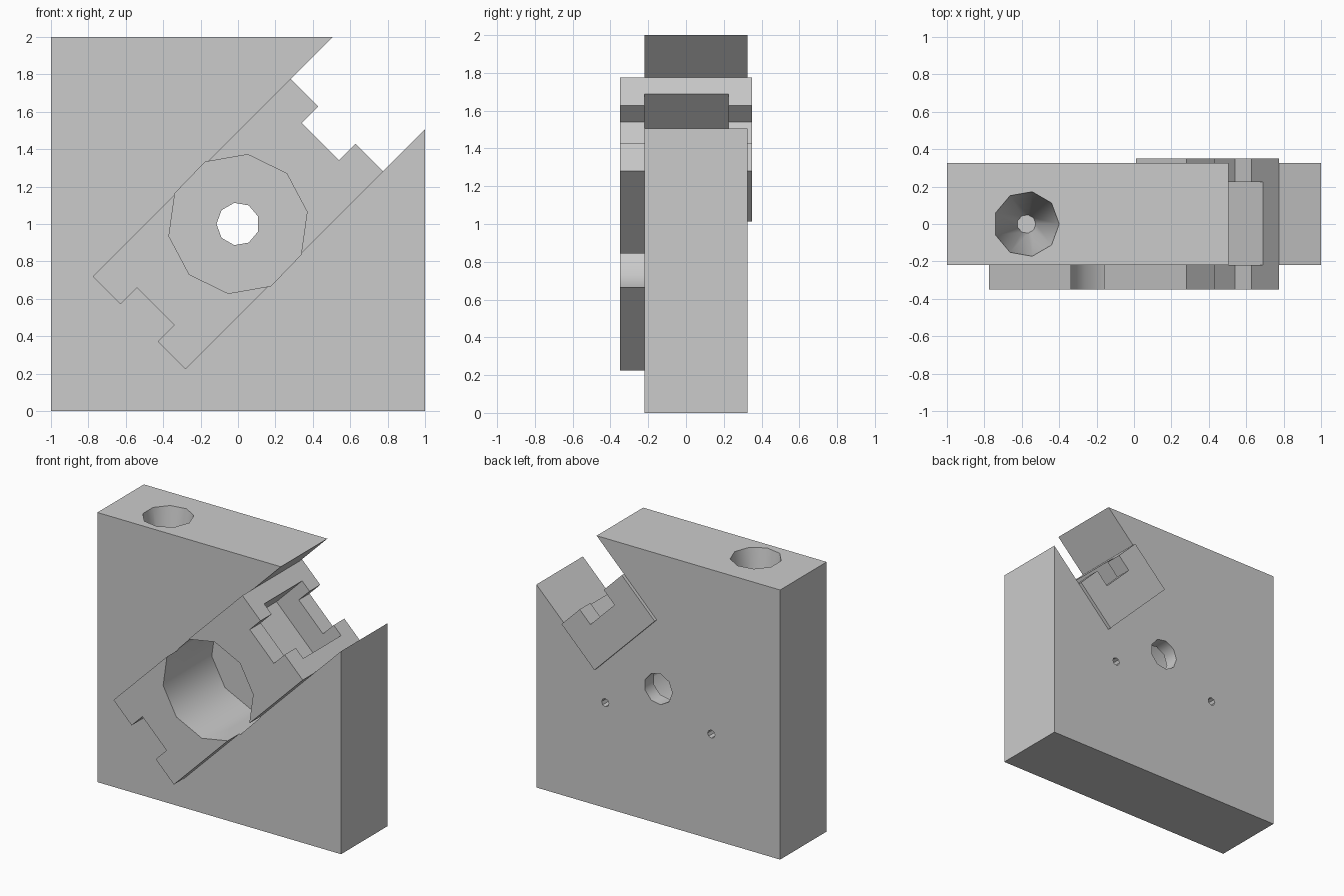
import bpy, bmesh
from math import sin, cos, radians, sqrt, tau

if "Cube" in bpy.data.objects:
    bpy.data.objects.remove(bpy.data.objects["Cube"])

R2 = sqrt(2)


def prism(name, pts, y0, y1):
    """Extrude an (x, z) outline from y0 to y1."""
    bm = bmesh.new()
    face = bm.faces.new([bm.verts.new((x, y0, z)) for x, z in pts])
    ext = bmesh.ops.extrude_face_region(bm, geom=[face])
    verts = [g for g in ext["geom"] if isinstance(g, bmesh.types.BMVert)]
    bmesh.ops.translate(bm, verts=verts, vec=(0, y1 - y0, 0))
    bmesh.ops.recalc_face_normals(bm, faces=bm.faces)
    mesh = bpy.data.meshes.new(name)
    bm.to_mesh(mesh)
    bm.free()
    obj = bpy.data.objects.new(name, mesh)
    bpy.context.collection.objects.link(obj)
    return obj


def diag(pts):
    """Map (along, across) points to the 45 degree axis through (0, 1)."""
    return [((u - v) / R2, 1 + (u + v) / R2) for u, v in pts]


def rect(u0, u1, v):
    return diag([(u0, -v), (u1, -v), (u1, v), (u0, v)])


def ring(x, z, r, n, start):
    return [(x + r * cos(radians(start) + tau * i / n),
             z + r * sin(radians(start) + tau * i / n)) for i in range(n)]


def boolean(obj, other, op="DIFFERENCE"):
    bpy.context.view_layer.objects.active = obj
    mod = obj.modifiers.new("bool", "BOOLEAN")
    mod.operation, mod.solver, mod.object = op, "EXACT", other
    bpy.ops.object.modifier_apply(modifier=mod.name)
    bpy.data.objects.remove(other)


# square block with a diagonal slot through its upper right corner
block = prism("slotted_block", [(-1, 0), (1, 0), (1, 2), (-1, 2)], -0.22, 0.325)
boolean(block, prism("slot_cutter", rect(0.38, 2, 0.3495), -1, 1))

# diagonal bar, notched at both ends, with a hollow full-depth head
half = [(0.748, -0.35), (0.748, -0.14), (0.623, -0.14),
        (0.623, 0.14), (0.748, 0.14), (0.748, 0.35)]
bar = prism("diagonal_bar", diag(half + [(-u, -v) for u, v in half]), -0.35, 0.35)
boolean(bar, prism("back_cutter", rect(-1, 0.367, 0.6), -0.1, 1))
boolean(bar, prism("pocket_cutter", rect(0.45, 1, 0.226), -0.22, 0.225))
boolean(block, bar, "UNION")

# main bore, centre hole and two blind pin holes in the back
boolean(block, prism("bore_cutter", ring(0, 1, 0.375, 10, 10), -1, 0.22))
boolean(block, prism("centre_cutter", ring(0, 1, 0.115, 9, 20), 0, 1))
for x in (-0.435, 0.435):
    boolean(block, prism("pin_cutter", ring(x, 0.78, 0.03, 8, 0), 0.1, 1))

# tapered hole in the top
bpy.ops.mesh.primitive_cone_add(vertices=9, radius1=0.05, radius2=0.18, depth=0.8,
                                location=(-0.575, 0, 1.63), rotation=(0, 0, radians(-90)))
boolean(block, bpy.context.object)

bpy.ops.object.select_all(action="DESELECT")
block.select_set(True)
bpy.context.view_layer.objects.active = block
bpy.ops.object.shade_smooth_by_angle(angle=radians(42))
